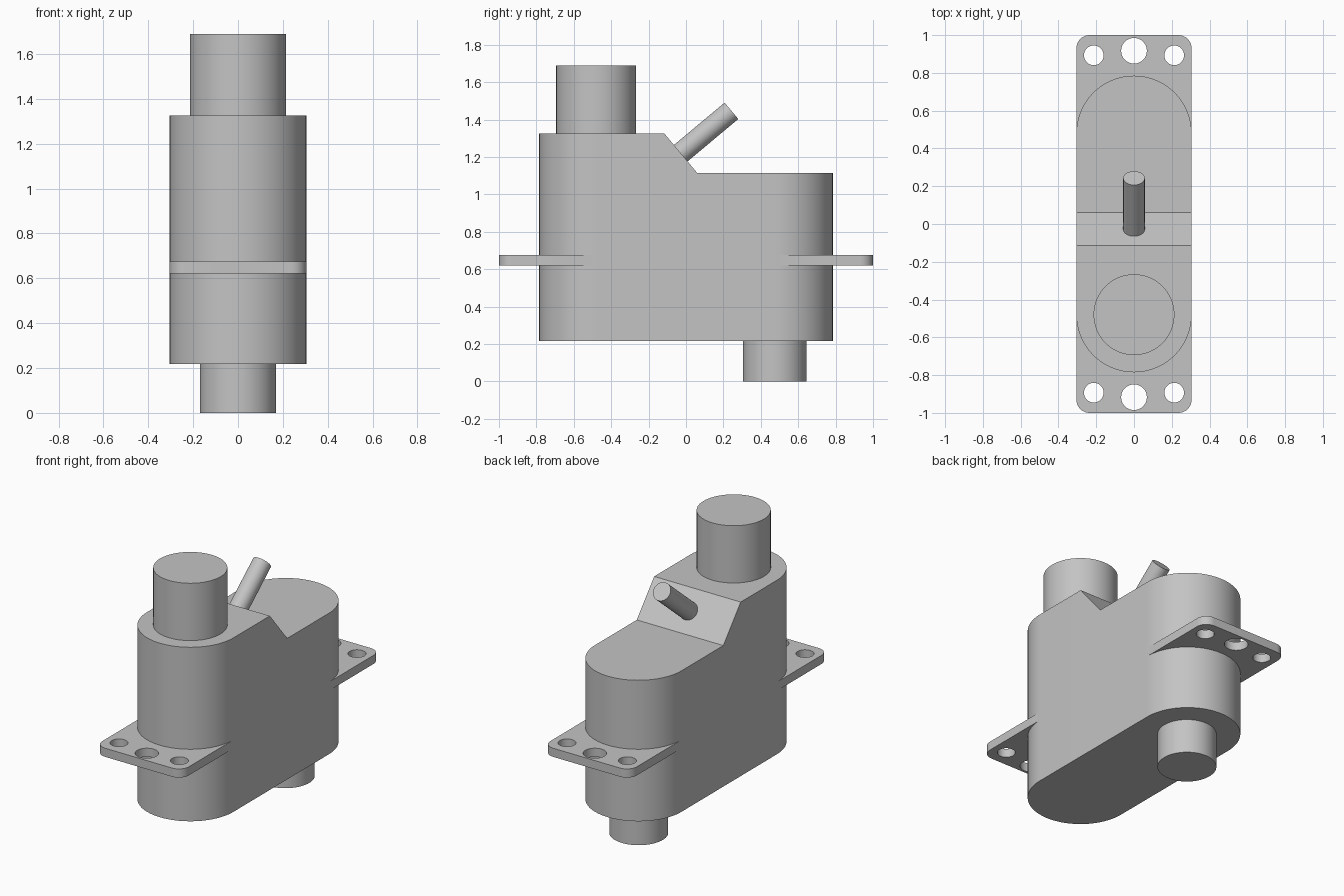
import bpy, bmesh, math
from mathutils import Vector

cube = bpy.data.objects.get("Cube")
if cube:
    bpy.data.objects.remove(cube, do_unlink=True)

grey = bpy.data.materials.new("plain grey")
grey.use_nodes = True
colour = (0.55, 0.55, 0.55, 1)
grey.diffuse_color = colour
grey.node_tree.nodes["Principled BSDF"].inputs["Base Color"].default_value = colour

R, END = 0.305, 0.48          # body half width, centre of its rounded ends
BOTTOM, LOW, HIGH = 0.217, 1.115, 1.325
SLOPE_A, SLOPE_B = -0.115, 0.06


def finish(obj):
    obj.data.materials.clear()
    obj.data.materials.append(grey)
    bpy.ops.object.select_all(action='DESELECT')
    obj.select_set(True)
    bpy.context.view_layer.objects.active = obj
    bpy.ops.object.shade_smooth_by_angle(angle=math.radians(30))


def arc(cx, cy, r, start, sweep, steps):
    return [(cx + r * math.cos(math.radians(start + sweep * i / steps)),
             cy + r * math.sin(math.radians(start + sweep * i / steps)))
            for i in range(steps + 1)]


def cylinder(name, base, tip, r):
    base, tip = Vector(base), Vector(tip)
    axis = tip - base
    bpy.ops.mesh.primitive_cylinder_add(
        vertices=64, radius=r, depth=axis.length, location=(base + tip) / 2,
        rotation=axis.to_track_quat('Z', 'Y').to_euler())
    obj = bpy.context.object
    obj.name = name
    finish(obj)


# Stepped housing: rounded-end outline, its top split into high, sloped and low faces
def housing():
    back = arc(0, END, R, 0, 180, 48)
    front = arc(0, -END, R, 180, 180, 48)
    outline = back + [(-R, SLOPE_B), (-R, SLOPE_A)] + front + [(R, SLOPE_A), (R, SLOPE_B)]
    bm = bmesh.new()
    low = [bm.verts.new((x, y, BOTTOM)) for x, y in outline]
    top = [bm.verts.new((x, y, LOW if y > SLOPE_B - 0.01 else HIGH)) for x, y in outline]
    n, b = len(outline), len(back)
    for i in range(n):
        j = (i + 1) % n
        bm.faces.new((low[i], low[j], top[j], top[i]))
    bm.faces.new(low[::-1])
    bm.faces.new(top[:b + 1] + [top[-1]])
    bm.faces.new((top[b], top[b + 1], top[-2], top[-1]))
    bm.faces.new(top[b + 1:-1])
    bmesh.ops.recalc_face_normals(bm, faces=bm.faces)
    mesh = bpy.data.meshes.new("housing")
    bm.to_mesh(mesh)
    bm.free()
    obj = bpy.data.objects.new("housing", mesh)
    bpy.context.collection.objects.link(obj)
    finish(obj)


# Mounting plate: filled outline with rounded outer corners and three holes
def mounting_plate(name, side):
    c = 0.07
    outline = [(R, 0.5)] + arc(R - c, 1 - c, c, 0, 90, 10) \
        + arc(c - R, 1 - c, c, 90, 90, 10) + [(-R, 0.5)]
    loops = [outline, arc(0, 0.917, 0.068, 0, 352.5, 47)]
    loops += [arc(x, 0.893, 0.052, 0, 352.5, 47) for x in (-0.213, 0.213)]
    curve = bpy.data.curves.new(name, 'CURVE')
    curve.dimensions = '2D'
    curve.fill_mode = 'BOTH'
    curve.extrude = 0.0275
    for loop in loops:
        spline = curve.splines.new('POLY')
        spline.points.add(len(loop) - 1)
        for p, (x, y) in zip(spline.points, loop):
            p.co = (x, y, 0, 1)
        spline.use_cyclic_u = True
    obj = bpy.data.objects.new(name, curve)
    bpy.context.collection.objects.link(obj)
    obj.location.z = 0.648
    obj.rotation_euler.z = 0 if side > 0 else math.pi
    bpy.ops.object.select_all(action='DESELECT')
    obj.select_set(True)
    bpy.context.view_layer.objects.active = obj
    bpy.ops.object.convert(target='MESH')
    obj = bpy.context.object
    bm = bmesh.new()
    bm.from_mesh(obj.data)
    bmesh.ops.remove_doubles(bm, verts=bm.verts, dist=0.0001)
    bmesh.ops.recalc_face_normals(bm, faces=bm.faces)
    bm.to_mesh(obj.data)
    bm.free()
    finish(obj)


housing()
mounting_plate("back_mounting_plate", 1)
mounting_plate("front_mounting_plate", -1)

# Round ports and the angled rod
cylinder("upper_port", (0, -0.48, HIGH - 0.02), (0, -0.48, 1.69), 0.214)
cylinder("lower_port", (0, 0.475, 0), (0, 0.475, BOTTOM + 0.02), 0.17)
cylinder("angled_rod", (0, -0.053, 1.2), (0, 0.243, 1.447), 0.057)
